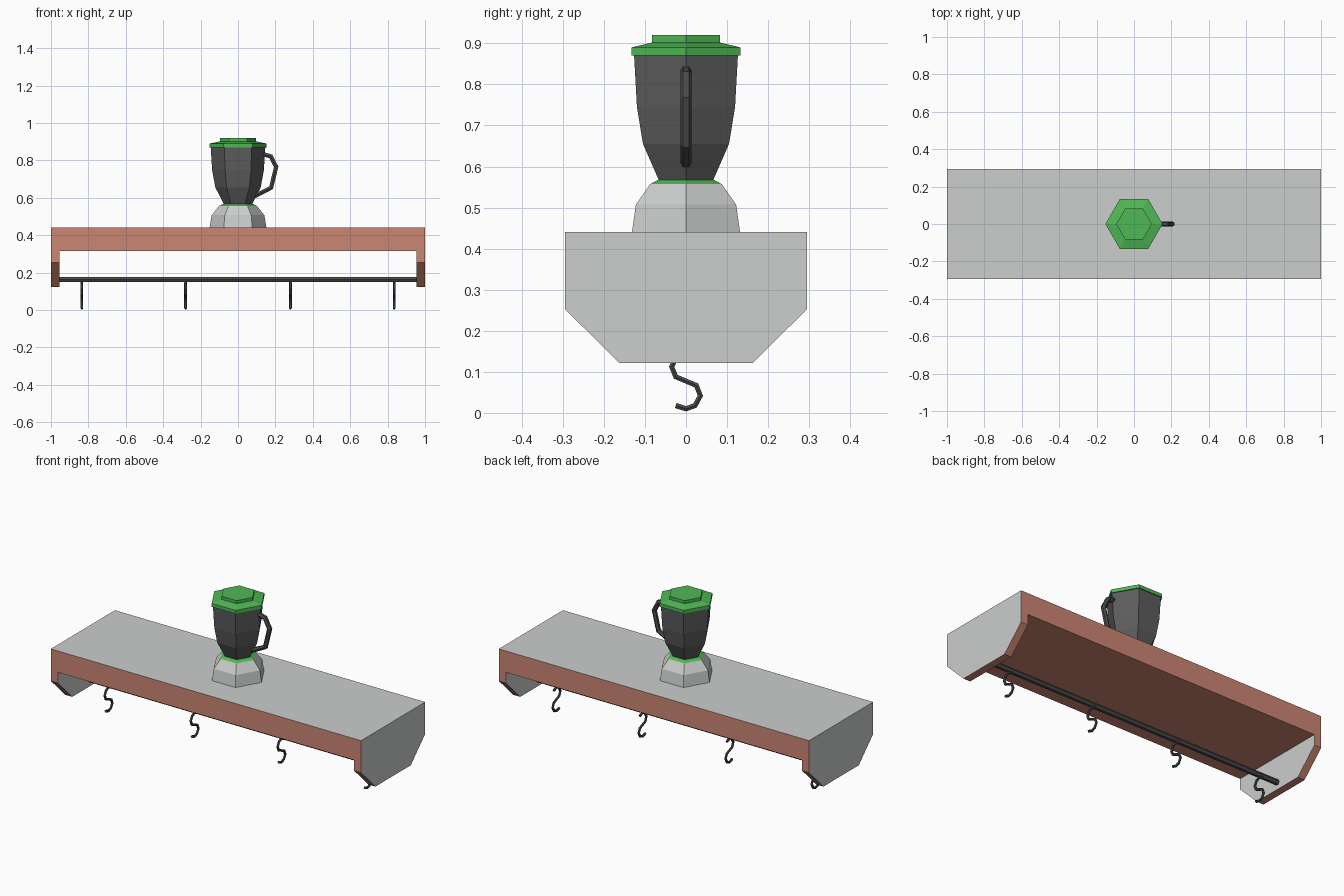
import bpy, bmesh, math

cube = bpy.data.objects.get("Cube")
if cube:
    bpy.data.objects.remove(cube, do_unlink=True)


def material(name, rgb):
    m = bpy.data.materials.new(name)
    m.use_nodes = True
    m.diffuse_color = (*rgb, 1)
    m.node_tree.nodes["Principled BSDF"].inputs["Base Color"].default_value = (*rgb, 1)
    return m


grey = material("light grey", (0.6, 0.62, 0.61))
brick = material("terracotta", (0.6, 0.24, 0.17))
green = material("green", (0.08, 0.48, 0.09))
smoke = material("smoked jar", (0.11, 0.11, 0.11))
metal = material("dark metal", (0.07, 0.07, 0.07))


def finish(name, bm, mats):
    bmesh.ops.recalc_face_normals(bm, faces=bm.faces)
    mesh = bpy.data.meshes.new(name)
    bm.to_mesh(mesh)
    bm.free()
    for m in mats:
        mesh.materials.append(m)
    obj = bpy.data.objects.new(name, mesh)
    bpy.context.collection.objects.link(obj)
    return obj


def slab(name, outline, x0, x1):
    """Extrude a y-z outline along x; ends and top grey, edges terracotta."""
    bm = bmesh.new()
    face = bm.faces.new([bm.verts.new((x0, y, z)) for y, z in outline])
    ext = bmesh.ops.extrude_face_region(bm, geom=[face])["geom"]
    moved = [v for v in ext if isinstance(v, bmesh.types.BMVert)]
    bmesh.ops.translate(bm, verts=moved, vec=(x1 - x0, 0, 0))
    bmesh.ops.recalc_face_normals(bm, faces=bm.faces)
    for f in bm.faces:
        if abs(f.normal.x) < 0.5 and f.normal.z < 0.5:
            f.material_index = 1
    return finish(name, bm, [grey, brick])


def hex_turned(name, profile, mat):
    """Stack of hexagonal rings (radius, z) with closed ends."""
    bm = bmesh.new()
    rings = [[bm.verts.new((r * math.cos(i * math.pi / 3), r * math.sin(i * math.pi / 3), z))
              for i in range(6)] for r, z in profile]
    for a, b in zip(rings, rings[1:]):
        for i in range(6):
            j = (i + 1) % 6
            bm.faces.new((a[i], a[j], b[j], b[i]))
    bm.faces.new(rings[0])
    bm.faces.new(rings[-1])
    return finish(name, bm, [mat])


def tube(name, points, radius):
    """Six-sided tube along a path."""
    curve = bpy.data.curves.new(name, "CURVE")
    curve.dimensions = "3D"
    curve.bevel_depth = radius
    curve.bevel_resolution = 1
    curve.use_fill_caps = True
    spline = curve.splines.new("POLY")
    spline.points.add(len(points) - 1)
    for p, co in zip(spline.points, points):
        p.co = (*co, 1)
    spline.use_smooth = False
    curve.materials.append(metal)
    obj = bpy.data.objects.new(name, curve)
    bpy.context.collection.objects.link(obj)
    bpy.ops.object.select_all(action="DESELECT")
    obj.select_set(True)
    bpy.context.view_layer.objects.active = obj
    bpy.ops.object.convert(target="MESH")
    return obj


# Shelf board and end brackets
D, UNDER, TOP = 0.295, 0.315, 0.44
slab("shelf_board", [(-D, UNDER), (D, UNDER), (D, TOP), (-D, TOP)], -1, 1)
bracket = [(-D, UNDER), (-D, 0.253), (-0.163, 0.122), (0.163, 0.122), (D, 0.253), (D, UNDER)]
slab("left_bracket", bracket, 0.955, 1)
slab("right_bracket", bracket, -1, -0.955)

# Rail and hooks
tube("hanging_rail", [(-0.957, 0, 0.163), (0.957, 0, 0.163)], 0.016)
hook = [(-0.025, 0.018), (0, 0.01), (0.022, 0.018), (0.035, 0.042), (0.025, 0.067),
        (-0.025, 0.088), (-0.035, 0.113), (-0.022, 0.138), (0, 0.147), (0.025, 0.138)]
for i, x in enumerate((-0.835, -0.28, 0.28, 0.835)):
    tube(f"hook_{i + 1}", [(x, y, z) for y, z in hook], 0.0075)

# Blender on the shelf
hex_turned("blender_base", [(0.152, TOP), (0.141, 0.507), (0.101, 0.557)], grey)
hex_turned("blender_collar", [(0.101, 0.557), (0.08, 0.567)], green)
hex_turned("blender_jar", [(0.076, 0.566), (0.121, 0.655), (0.138, 0.745), (0.146, 0.871)], smoke)
hex_turned("blender_lid", [(0.153, 0.87), (0.153, 0.89), (0.095, 0.902), (0.095, 0.92)], green)
tube("jar_handle", [(0.125, 0, 0.835), (0.175, 0, 0.822), (0.204, 0, 0.766),
                    (0.177, 0, 0.654), (0.09, 0, 0.61)], 0.014)
